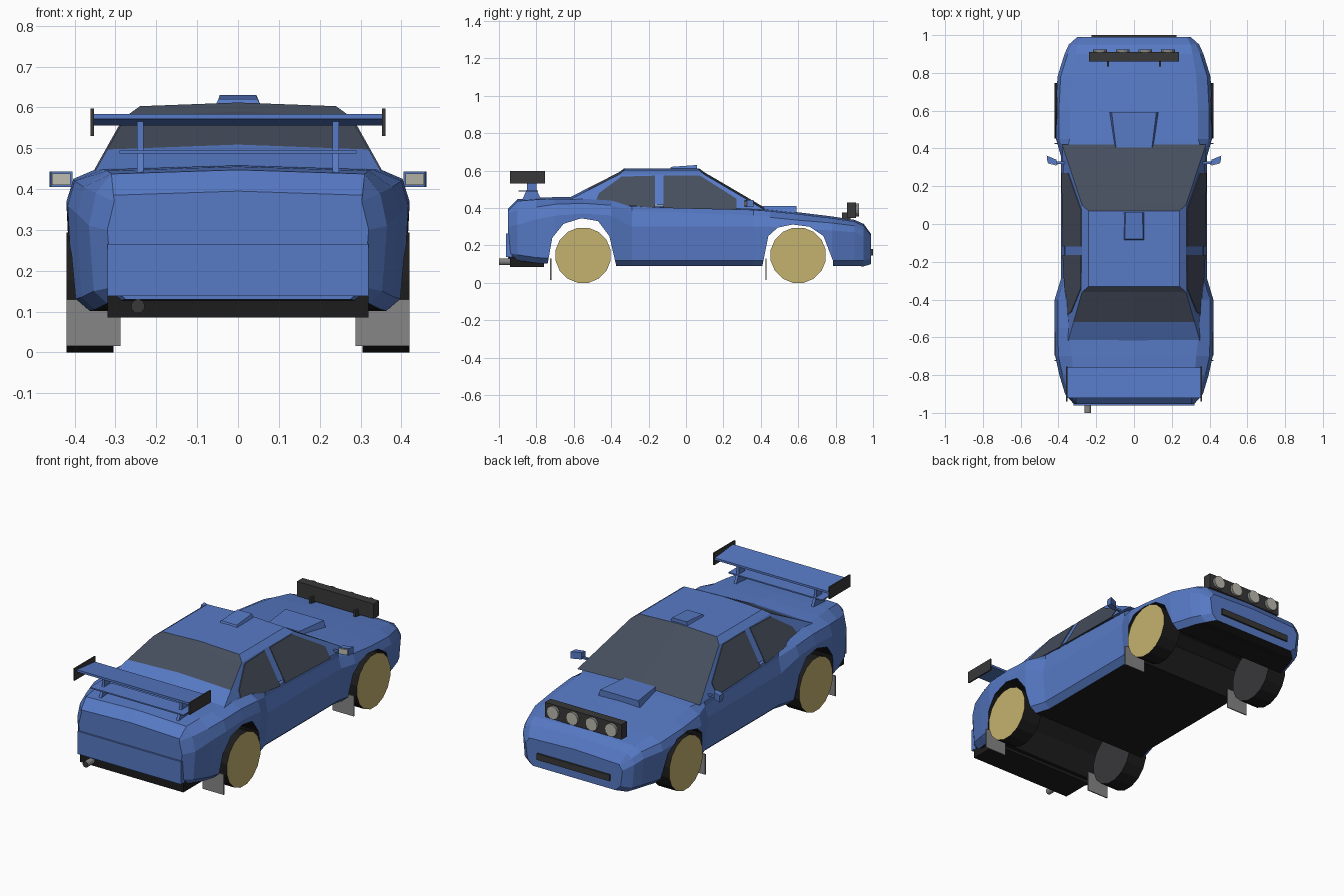
import bpy, bmesh, math
from mathutils import Vector, Matrix

if "Cube" in bpy.data.objects:
    bpy.data.objects.remove(bpy.data.objects["Cube"])


def mat(name, r, g, b):
    m = bpy.data.materials.new(name)
    m.diffuse_color = (r, g, b, 1)
    m.use_nodes = True
    m.node_tree.nodes["Principled BSDF"].inputs["Base Color"].default_value = m.diffuse_color
    return m


BLUE = mat("blue_paint", .095, .195, .56)
BLACK = mat("black", .012, .012, .012)
DARK = mat("dark_trim", .04, .04, .042)
GLASS = mat("glass", .06, .075, .11)
GOLD = mat("gold_rim", .56, .45, .16)
GREY = mat("grey", .24, .24, .24)
LAMP = mat("lamp", .5, .49, .42)


def mesh(name, verts, faces, mats, idx=None):
    """Object from verts and faces, normals made consistent."""
    bm = bmesh.new()
    vs = [bm.verts.new(v) for v in verts]
    for i, f in enumerate(faces):
        face = bm.faces.new([vs[k] for k in f])
        face.material_index = idx[i] if idx else 0
    bmesh.ops.recalc_face_normals(bm, faces=bm.faces)
    me = bpy.data.meshes.new(name)
    bm.to_mesh(me)
    bm.free()
    for m in mats:
        me.materials.append(m)
    ob = bpy.data.objects.new(name, me)
    bpy.context.collection.objects.link(ob)
    return ob


def loft(name, rings, mats, idx=None):
    """Skin equal rings of points and cap both ends."""
    n = len(rings[0])
    faces = [(r * n + i, r * n + (i + 1) % n, (r + 1) * n + (i + 1) % n, (r + 1) * n + i)
             for r in range(len(rings) - 1) for i in range(n)]
    faces += [tuple(range(n)), tuple(range((len(rings) - 1) * n, len(rings) * n))]
    return mesh(name, [p for r in rings for p in r], faces, mats, idx)


def prism(name, profile, x0, x1, m):
    """Extrude a (y, z) profile along x."""
    return loft(name, [[(x, y, z) for y, z in profile] for x in (x0, x1)], [m])


def box(name, x0, x1, y0, y1, z0, z1, m):
    return prism(name, [(y0, z0), (y1, z0), (y1, z1), (y0, z1)], x0, x1, m)


def tube(name, x, y0, y1, z, r, m, cap, n=12):
    """Cylinder along y with differently coloured ends."""
    rings = [[(x + r * math.cos(t), y, z + r * math.sin(t))
              for t in (2 * math.pi * i / n for i in range(n))] for y in (y0, y1)]
    return loft(name, rings, [m, cap], [0] * n + [1, 1])


# Body shell: y, half width, bottom z, widest z, shoulder z, deck half width, deck z
SECTIONS = [
    (-.952, .32, .13, .30, .37, .305, .385),
    (-.90, .365, .12, .31, .39, .31, .437),
    (-.80, .395, .105, .34, .405, .32, .445),
    (-.70, .417, .10, .36, .42, .33, .448),
    (-.55, .42, .09, .37, .425, .345, .45),
    (-.40, .42, .09, .36, .415, .36, .44),
    (-.29, .387, .09, .30, .385, .37, .408),
    (.36, .387, .09, .30, .36, .365, .39),
    (.45, .413, .09, .30, .35, .34, .383),
    (.60, .415, .09, .29, .335, .34, .367),
    (.78, .405, .09, .28, .32, .33, .345),
    (.90, .368, .09, .27, .305, .31, .327),
    (.95, .345, .088, .25, .28, .30, .305),
    (.99, .30, .10, .22, .24, .28, .25),
]
rings = []
for y, w, zb, zm, zs, xt, zt in SECTIONS:
    half = [(w - .045, zb), (w - .012, zb + .03), (w, zm), (w - .017, zs), (xt, zt)]
    rings.append([(x, y, z) for x, z in half] + [(0, y, zt + .01)]
                 + [(-x, y, z) for x, z in reversed(half)])
side_count = len(rings[0])
body = loft("body", rings, [BLUE, BLACK],
            [int(i == side_count - 1) for _ in SECTIONS[1:] for i in range(side_count)] + [0, 0])

# Wheel arches cut through the body, dark inside
ARCHES = [
    [(-.745, .0), (-.74, .10), (-.715, .24), (-.655, .315), (-.56, .345),
     (-.47, .33), (-.41, .25), (-.375, .10), (-.37, .0)],
    [(.405, .0), (.41, .10), (.44, .25), (.49, .295), (.57, .312),
     (.66, .30), (.735, .25), (.785, .12), (.79, .0)],
]
for profile in ARCHES:
    cutter = loft("arch_cutter", [[(x, y, z) for y, z in profile] for x in (-.6, .6)],
                  [BLUE, BLACK], [1] * (len(profile) + 2))
    cutter.hide_render = True
    mod = body.modifiers.new("arch", 'BOOLEAN')
    mod.operation, mod.object, mod.solver = 'DIFFERENCE', cutter, 'EXACT'
    bpy.context.view_layer.objects.active = body
    bpy.ops.object.modifier_apply(modifier=mod.name)
    bpy.data.objects.remove(cutter)


# Cabin with glazed windscreen and rear screen
def side_x(z):
    return .38 - (z - .39) * .5585


cabin_rings = []
for yf, zf, yr, zr, bump in [(.42, .39, -.63, .44, .012), (.288, .468, -.52, .497, .012),
                             (.10, .578, -.36, .578, .012), (.07, .603, -.33, .603, .009)]:
    xf, xr = side_x(zf), side_x(zr)
    if zf > .6:
        xf = xr = .24
    cabin_rings.append([(xf, yf, zf), (0, yf, zf + bump), (-xf, yf, zf),
                        (-xr, yr, zr), (0, yr, zr + bump), (xr, yr, zr)])
loft("cabin", cabin_rings, [BLUE, GLASS],
     [1, 1, 0, 0, 0, 0] + [1, 1, 0, 1, 1, 0] * 2 + [0, 0])

# Side windows lying on the cabin sides
WINDOWS = {
    "rear_window": [(-.485, .43), (-.465, .48), (-.345, .568), (-.165, .573), (-.165, .40)],
    "front_window": [(-.12, .40), (-.12, .573), (.075, .573), (.27, .45), (.27, .39)],
}
for s in (1, -1):
    for name, pts in WINDOWS.items():
        loft(name, [[(s * (side_x(z) + d), y, z) for y, z in pts] for d in (-.005, .004)], [GLASS])

# Wheels and mud flaps
for y in (-.55, .60):
    for s in (1, -1):
        n, r = 16, .15
        zc = r * math.cos(math.pi / n)
        ring = [(y + r * math.cos(t), zc + r * math.sin(t))
                for t in (2 * math.pi * (i + .5) / n for i in range(n))]
        loft("wheel", [[(s * x, a, b) for a, b in ring] for x in (.305, .42)],
             [BLACK, DARK, GOLD], [0] * n + [1, 2])
        box("mud_flap", s * .288, s * .42, y - .176, y - .170, .016, .13, GREY)

# Rear wing: main plane, lower plane, end plates and struts
prism("wing", [(-.92, .572), (-.92, .584), (-.76, .568), (-.76, .556)], -.355, .355, BLUE)
box("lower_wing", -.29, .29, -.895, -.79, .487, .494, BLUE)
for s in (1, -1):
    box("wing_end_plate", s * .353, s * .361, -.94, -.755, .53, .597, DARK)
    prism("wing_strut", [(-.88, .435), (-.77, .435), (-.80, .50), (-.80, .562), (-.85, .572),
                         (-.85, .50)], s * .232, s * .247, BLUE)

# Rear bumper, lower valance and exhaust
box("rear_bumper", -.32, .32, -.962, -.93, .138, .265, BLUE)
box("rear_valance", -.32, .32, -.94, -.76, .085, .138, BLACK)
tube("exhaust", -.245, -1.0, -.86, .113, .017, GREY, DARK)

# Front grille
box("grille", -.225, .225, .96, 1.0, .145, .18, DARK)


# Tapered bonnet and roof scoops
def scoop(name, y0, y1, w0, w1, base, top0, top1, inset):
    bottom = [(-w0, y0, base), (w0, y0, base), (w1, y1, base), (-w1, y1, base)]
    top = [(-w0 + inset, y0 + inset, top0), (w0 - inset, y0 + inset, top0),
           (w1 - inset, y1, top1), (-w1 + inset, y1, top1)]
    return loft(name, [bottom, top], [BLUE])


scoop("bonnet_scoop", .39, .59, .11, .133, .36, .412, .41, .015)
scoop("roof_scoop", -.09, .06, .058, .055, .60, .62, .63, .010)

# Light pod on the bonnet
box("light_pod", -.237, .237, .86, .91, .347, .43, DARK)
for x in (-.18, -.06, .06, .18):
    tube("spot_lamp", x, .90, .925, .39, .036, GREY, LAMP, 14)
for s in (1, -1):
    box("pod_mount", s * .132, s * .144, .835, .88, .33, .375, DARK)

# Door mirrors, swept in plan, with glass facing backwards
for s in (1, -1):
    plan = [(.405, .312), (.458, .325), (.462, .362), (.41, .34)]
    loft("door_mirror", [[(s * x, y, z) for x, y in plan] for z in (.405, .443)], [BLUE])
    glass = [(.410, .309), (.455, .320), (.455, .326), (.410, .315)]
    loft("mirror_glass", [[(s * x, y, z) for x, y in glass] for z in (.41, .438)], [LAMP])
    box("mirror_arm", s * .355, s * .415, .318, .332, .405, .415, BLUE)
